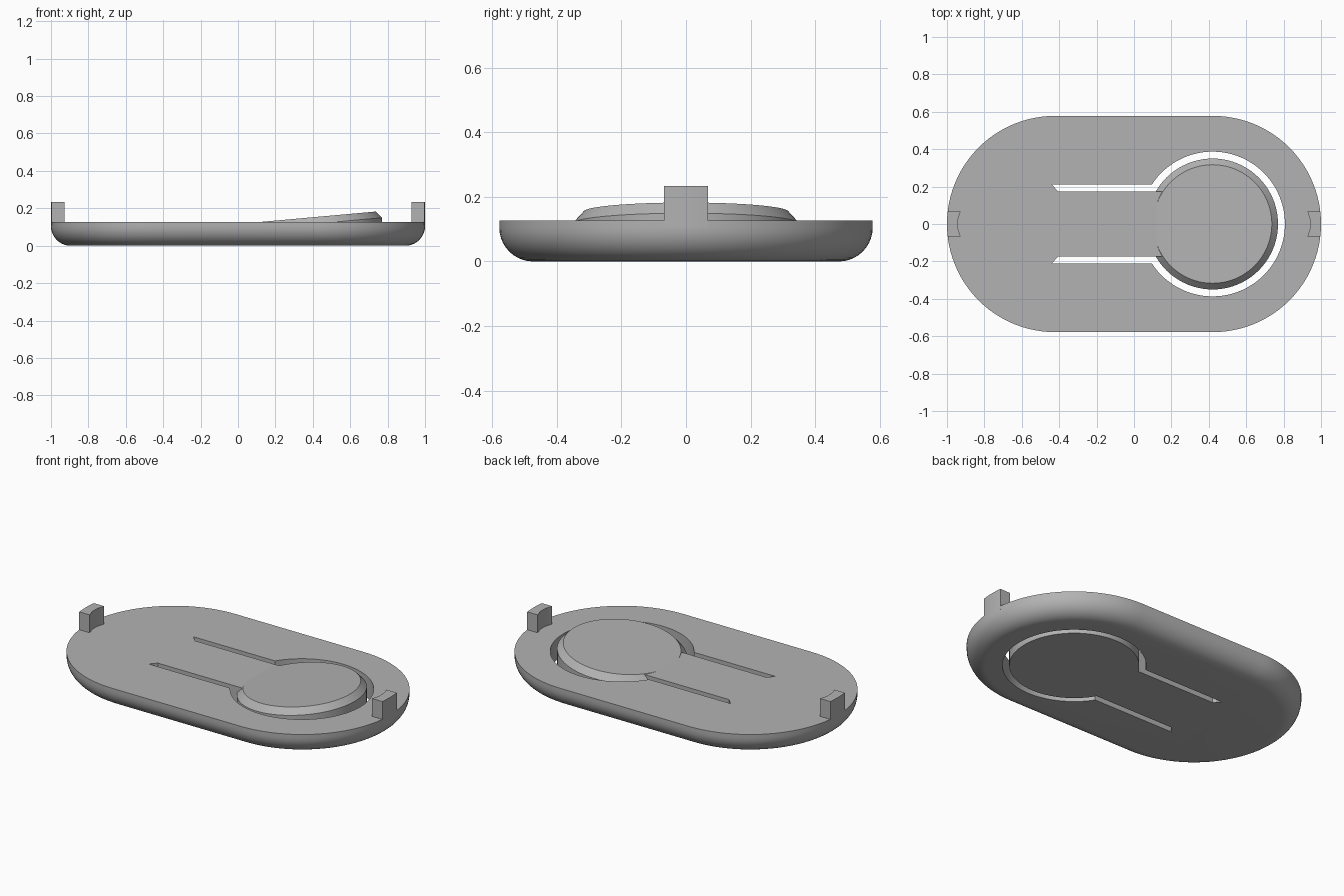
import bpy, bmesh, math

if "Cube" in bpy.data.objects:
    bpy.data.objects.remove(bpy.data.objects["Cube"])

H = 0.127            # plate thickness
CX, R = 0.422, 0.578  # end-cap centre and radius
HOLE, BTN = 0.387, 0.35

grey = bpy.data.materials.new("mid_grey")
grey.diffuse_color = (0.448, 0.448, 0.448, 1)
grey.use_nodes = True
grey.node_tree.nodes["Principled BSDF"].inputs["Base Color"].default_value = grey.diffuse_color


def loft(name, loops, smooth=True):
    """Closed solid through equal-length loops, bottom to top."""
    bm = bmesh.new()
    rings = [[bm.verts.new(p) for p in loop] for loop in loops]
    n = len(rings[0])
    for a, b in zip(rings, rings[1:]):
        for i in range(n):
            j = (i + 1) % n
            bm.faces.new((a[i], a[j], b[j], b[i]))
    bm.faces.new(rings[0][::-1])
    bm.faces.new(rings[-1])
    bmesh.ops.recalc_face_normals(bm, faces=bm.faces)
    me = bpy.data.meshes.new(name)
    bm.to_mesh(me)
    bm.free()
    me.materials.append(grey)
    ob = bpy.data.objects.new(name, me)
    bpy.context.collection.objects.link(ob)
    if smooth:
        shade(ob)
    return ob


def shade(ob):
    bpy.ops.object.select_all(action='DESELECT')
    ob.select_set(True)
    bpy.context.view_layer.objects.active = ob
    bpy.ops.object.shade_smooth_by_angle(angle=math.radians(30))


def arc(cx, r, a0, a1, n):
    return [(cx + r * math.cos(a0 + (a1 - a0) * i / n),
             r * math.sin(a0 + (a1 - a0) * i / n)) for i in range(n + 1)]


def prism(name, outline, z0, z1, smooth=True):
    return loft(name, [[(x, y, z) for x, y in outline] for z in (z0, z1)], smooth)


def stadium(inset, z):
    q = math.pi / 2
    pts = arc(CX, R - inset, -q, q, 48) + arc(-CX, R - inset, q, 3 * q, 48)
    return [(x, y, z) for x, y in pts]


# Plate with rounded lower edge
F = 0.105
steps = [math.pi / 2 * i / 10 for i in range(11)]
plate = loft("base_plate",
             [stadium(F * (1 - math.sin(a)), F * (1 - math.cos(a))) for a in steps]
             + [stadium(0, H)], smooth=False)

# Keyhole-shaped gap that leaves a spring tongue
so, si = 0.211, 0.174
a = math.pi - math.asin(so / HOLE)
gap = [(-0.44, so)] + arc(0.42, HOLE, a, -a, 72) + [
    (-0.44, -so), (-0.405, -si), (0.2, -si), (0.2, si), (-0.405, si)]
cutter = prism("gap_cutter", gap, -0.1, 0.3, smooth=False)
cutter.hide_render = True
mod = plate.modifiers.new("gap", 'BOOLEAN')
mod.object = cutter
mod.operation = 'DIFFERENCE'
mod.solver = 'EXACT'
bpy.context.view_layer.objects.active = plate
bpy.ops.object.modifier_apply(modifier=mod.name)
bpy.data.objects.remove(cutter, do_unlink=True)
shade(plate)


# Round button with tilted, chamfered top
def button_ring(r, z0, slope):
    return [(x, y, z0 + slope * (x - 0.42))
            for x, y in arc(0.42, r, 0, 2 * math.pi, 80)[:-1]]


loft("button", [button_ring(BTN, 0, 0),
                button_ring(BTN, 0.118, 0.09),
                button_ring(0.317, 0.154, 0.09)])

# End clips: outer face follows the rim, inner face is notched
b = math.asin(0.068 / R)
for side, name in ((1, "right_clip"), (-1, "left_clip")):
    outline = arc(CX, R, -b, b, 8) + [(0.927, 0.068), (0.941, 0.025),
                                      (0.941, -0.025), (0.927, -0.068)]
    prism(name, [(side * x, y) for x, y in outline], H - 0.02, 0.233)
